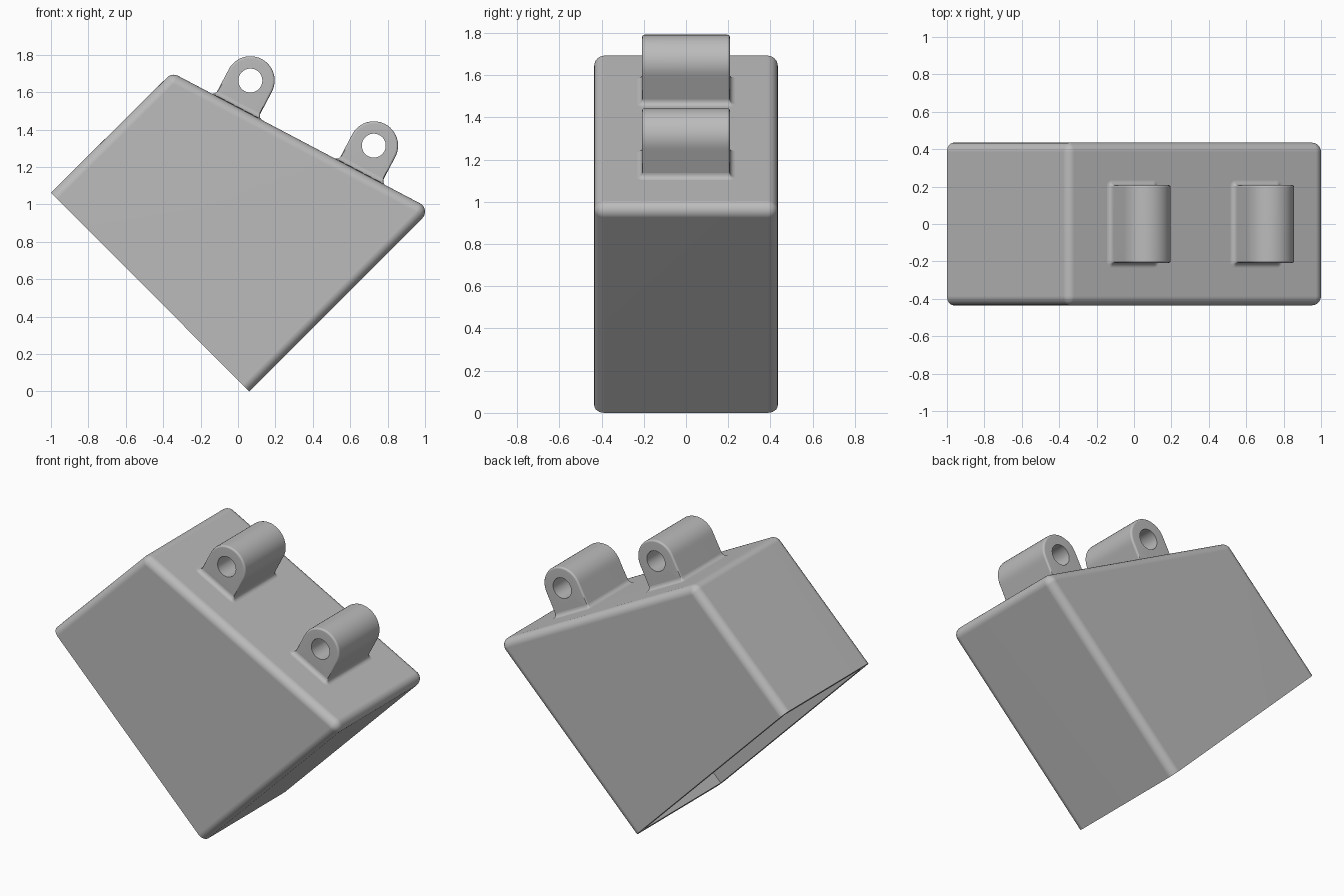
import bpy, bmesh, math
from mathutils import Matrix, Vector

if "Cube" in bpy.data.objects:
    bpy.data.objects.remove(bpy.data.objects["Cube"])

grey = bpy.data.materials.new("plain grey")
grey.diffuse_color = (0.5, 0.5, 0.5, 1)
grey.use_nodes = True
grey.node_tree.nodes["Principled BSDF"].inputs["Base Color"].default_value = grey.diffuse_color


def make_object(name, bm):
    bmesh.ops.remove_doubles(bm, verts=bm.verts, dist=1e-5)
    bmesh.ops.recalc_face_normals(bm, faces=bm.faces)
    mesh = bpy.data.meshes.new(name)
    bm.to_mesh(mesh)
    bm.free()
    mesh.materials.append(grey)
    obj = bpy.data.objects.new(name, mesh)
    bpy.context.collection.objects.link(obj)
    bpy.ops.object.select_all(action='DESELECT')
    bpy.context.view_layer.objects.active = obj
    obj.select_set(True)
    bpy.ops.object.shade_smooth_by_angle(angle=math.radians(32))
    flat = obj.modifiers.new("flat faces", 'WEIGHTED_NORMAL')
    flat.keep_sharp = True
    return obj


def bridge(bm, a, b, closed=True):
    n = len(a)
    for i in range(n if closed else n - 1):
        j = (i + 1) % n
        bm.faces.new((a[i], a[j], b[j], b[i]))


def arc(cx, cz, r, a0, a1, n):
    angles = [math.radians(a0 + (a1 - a0) * i / n) for i in range(n + 1)]
    return [(cx + r * math.cos(a), cz + r * math.sin(a)) for a in angles]


# Tilted cover: open on its lower-left side, all other outer edges rounded
R, HALF = 0.05, 0.435                         # R is also the wall thickness
TOP = 62.2                                    # direction the hinge face points


def cover_profile(d):
    s = d * math.sqrt(0.5)
    return ([(0.06 - s, s)] + arc(0.95, 0.961, R - d, -45, TOP, 8)
            + arc(-0.344, 1.643, R - d, TOP, 135, 8) + [(-1 + s, 1.063 - s)])


bm = bmesh.new()
steps = [math.radians(90 * i / 6) for i in range(7)]
levels = [(R * (1 - math.cos(a)), HALF - R + R * math.sin(a)) for a in steps]
stack = [(d, -y) for d, y in reversed(levels)] + levels
rings = [[bm.verts.new((x, y, z)) for x, z in cover_profile(d)] for d, y in stack]
for a, b in zip(rings, rings[1:]):
    bridge(bm, a, b, closed=False)
corners = (0, 1, 10, 19)
for ring in (rings[0], rings[-1]):            # flat ends use the four corners
    bm.faces.new([ring[i] for i in corners])

# Sharp-cornered cavity and the rim around its mouth
inside = [cover_profile(R)[i] for i in corners]
front, back = [[bm.verts.new((x, y, z)) for x, z in inside]
               for y in (R - HALF, HALF - R)]
bridge(bm, front, back, closed=False)
for ring, inner in ((rings[0], front), (rings[-1], back)):
    bm.faces.new(inner)
    bm.faces.new((ring[0], inner[0], inner[3], ring[-1]))
for i in (0, -1):
    bm.faces.new([ring[i] for ring in rings] + [back[i], front[i]])
make_object("cover", bm)

# Hinge lugs: built upright around the hole centre, then tilted
LUG_R, HOLE_R, LUG_W, BASE = 0.13, 0.064, 0.208, 0.157
tilt = Matrix.Rotation(math.radians(90 - TOP), 4, 'Y')
corner = math.degrees(math.atan2(BASE + 0.005, LUG_R))
lug_angles = sorted([i * 7.5 for i in range(48)] + [180 + corner, 360 - corner])


def lug_ring(bm, y, inset=0, hole=False):
    ring = []
    for deg in lug_angles:
        c, s = math.cos(math.radians(deg)), math.sin(math.radians(deg))
        r = HOLE_R if hole else LUG_R
        if not hole and s < -1e-6:            # straight sides and flat foot
            r = min(LUG_R / max(abs(c), 1e-6), (BASE + 0.005) / -s)
        r -= inset
        ring.append(bm.verts.new((r * c, y, r * s)))
    return ring


def fillet_ring(bm, grow, h):
    r, out = 0.006 + grow, []
    for k, (sx, sy) in enumerate([(1, 1), (-1, 1), (-1, -1), (1, -1)]):
        out += arc(sx * (LUG_R - 0.006), sy * (LUG_W - 0.006), r, 90 * k, 90 * k + 90, 4)
    return [bm.verts.new((x, y, h - BASE)) for x, y in out]


for number, (x, z) in enumerate([(0.066, 1.662), (0.726, 1.314)], 1):
    place = Matrix.Translation(Vector((x, 0, z))) @ tilt
    bm = bmesh.new()
    e = 0.012
    edge = [(e * (1 - math.cos(a)), LUG_W - e + e * math.sin(a))
            for a in (0, math.pi / 6, math.pi / 3, math.pi / 2)]
    rings = [lug_ring(bm, -LUG_W, hole=True)]
    rings += [lug_ring(bm, -y, d) for d, y in reversed(edge)]
    rings += [lug_ring(bm, y, d) for d, y in edge]
    rings.append(lug_ring(bm, LUG_W, hole=True))
    for a, b in zip(rings, rings[1:] + rings[:1]):
        bridge(bm, a, b)
    bm.transform(place)
    make_object(f"hinge_lug_{number}", bm)

    # Concave fillet where the lug meets the cover
    bm = bmesh.new()
    f = 0.025
    curve = [(f * (1 - math.cos(a)), f * (1 - math.sin(a)))
             for a in [math.pi / 2 * i / 5 for i in range(6)]]
    rings = [fillet_ring(bm, g, h) for g, h in curve]
    for a, b in zip(rings, rings[1:]):
        bridge(bm, a, b)
    bm.transform(place)
    make_object(f"lug_fillet_{number}", bm)
